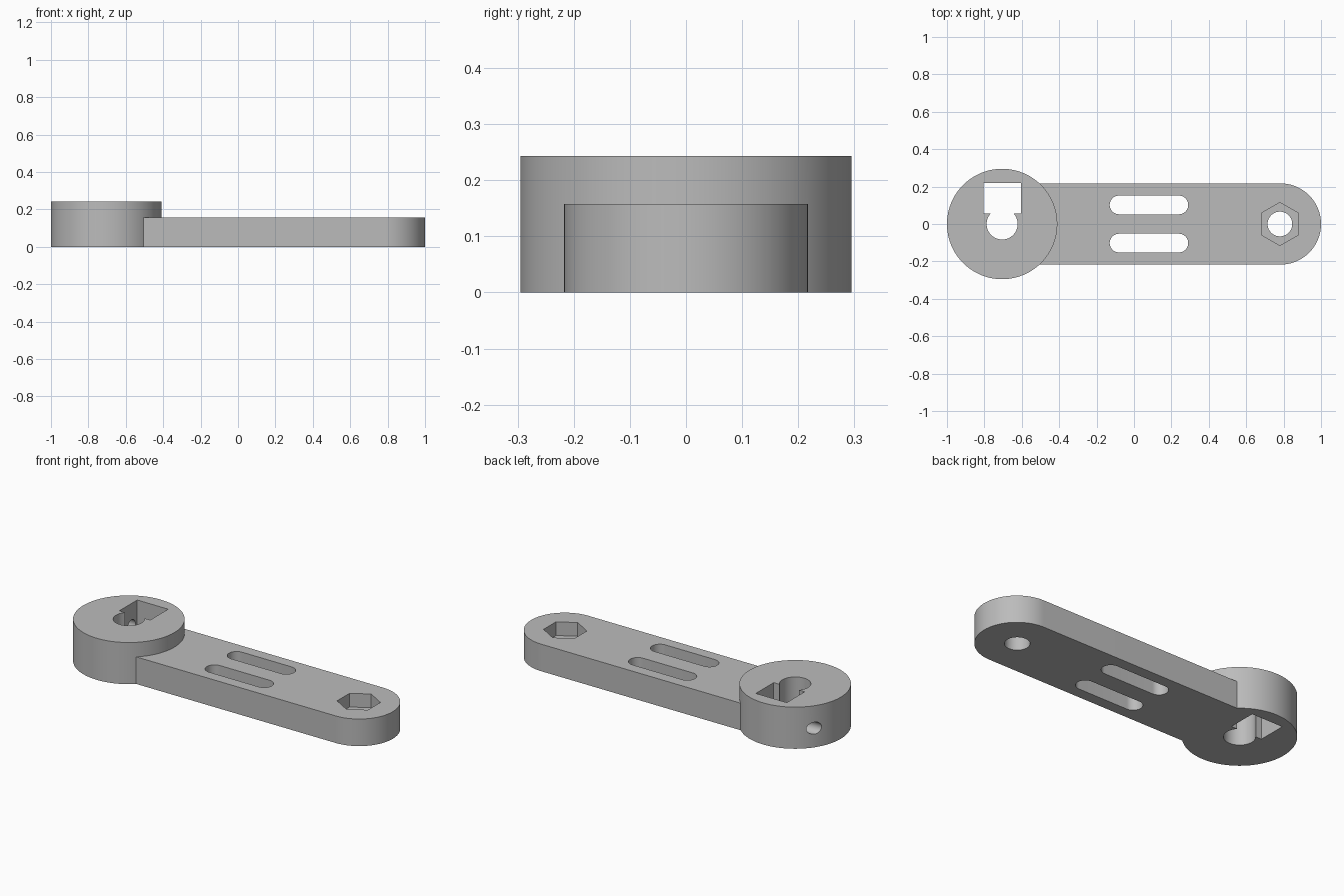
import bpy
import bmesh
from math import pi, cos, sin

if "Cube" in bpy.data.objects:
    bpy.data.objects.remove(bpy.data.objects["Cube"], do_unlink=True)

HUB_X, HUB_R, HUB_H = -0.705, 0.295, 0.243
TIP_X, ARM_R, ARM_H = 0.783, 0.217, 0.158

grey = bpy.data.materials.new("plain grey")
grey.use_nodes = True
colour = (0.5, 0.5, 0.5, 1)
grey.diffuse_color = colour
grey.node_tree.nodes["Principled BSDF"].inputs["Base Color"].default_value = colour


def arc(cx, cy, r, start, end, steps):
    angles = [start + (end - start) * i / steps for i in range(steps + 1)]
    return [(cx + r * cos(a), cy + r * sin(a)) for a in angles]


def circle(cx, cy, r, sides=96, turn=0):
    return arc(cx, cy, r, turn, turn + 2 * pi, sides)[:-1]


def prism(name, outline, z0, z1):
    """Extrude a flat outline from z0 up to z1."""
    bm = bmesh.new()
    base = bm.faces.new([bm.verts.new((x, y, z0)) for x, y in outline])
    top = bmesh.ops.extrude_face_region(bm, geom=[base])["geom"]
    bmesh.ops.translate(bm, vec=(0, 0, z1 - z0),
                        verts=[v for v in top if isinstance(v, bmesh.types.BMVert)])
    bmesh.ops.recalc_face_normals(bm, faces=bm.faces)
    mesh = bpy.data.meshes.new(name)
    bm.to_mesh(mesh)
    bm.free()
    mesh.materials.append(grey)
    obj = bpy.data.objects.new(name, mesh)
    bpy.context.collection.objects.link(obj)
    return obj


def combine(body, tool, operation):
    """Apply an exact boolean and discard the tool."""
    mod = body.modifiers.new(operation, "BOOLEAN")
    mod.operation, mod.solver, mod.object = operation, "EXACT", tool
    bpy.ops.object.select_all(action="DESELECT")
    bpy.context.view_layer.objects.active = body
    body.select_set(True)
    bpy.ops.object.modifier_apply(modifier=mod.name)
    bpy.data.objects.remove(tool, do_unlink=True)


# Round hub joined to the round-ended arm
lever = prism("lever_arm", circle(HUB_X, 0, HUB_R, 128), 0, HUB_H)
arm_outline = arc(TIP_X, 0, ARM_R, -pi / 2, pi / 2, 48)
arm_outline += [(HUB_X + 0.15, ARM_R), (HUB_X + 0.15, -ARM_R)]
combine(lever, prism("arm", arm_outline, 0, ARM_H), "UNION")

# Hub bore with the square pocket behind it
combine(lever, prism("bore", circle(HUB_X, 0, 0.083, 64), -0.1, 0.4), "DIFFERENCE")
pocket = [(HUB_X - 0.1, 0.055), (HUB_X + 0.1, 0.055),
          (HUB_X + 0.1, 0.22), (HUB_X - 0.1, 0.22)]
combine(lever, prism("pocket", pocket, -0.1, 0.4), "DIFFERENCE")

# Pair of long slots through the arm
for side in (-1, 1):
    slot = arc(0.24, side * 0.102, 0.05, -pi / 2, pi / 2, 24)
    slot += arc(-0.08, side * 0.102, 0.05, pi / 2, 3 * pi / 2, 24)
    combine(lever, prism("slot", slot, -0.1, 0.4), "DIFFERENCE")

# Hexagonal recess and pin hole at the tip
combine(lever, prism("hex_recess", circle(0.78, 0, 0.115, 6, pi / 2), 0.078, 0.4), "DIFFERENCE")
combine(lever, prism("pin_hole", circle(0.78, 0, 0.066, 64), -0.1, 0.4), "DIFFERENCE")

# Cross hole from the outside of the hub into the pocket
cross = prism("cross_hole", circle(0, 0, 0.035, 48), -0.15, 0.15)
cross.rotation_euler = (0, pi / 2, 0)
cross.location = (HUB_X - 0.2, 0.168, 0.112)
bpy.context.view_layer.update()
combine(lever, cross, "DIFFERENCE")

bpy.ops.object.shade_smooth_by_angle(angle=pi / 6)
